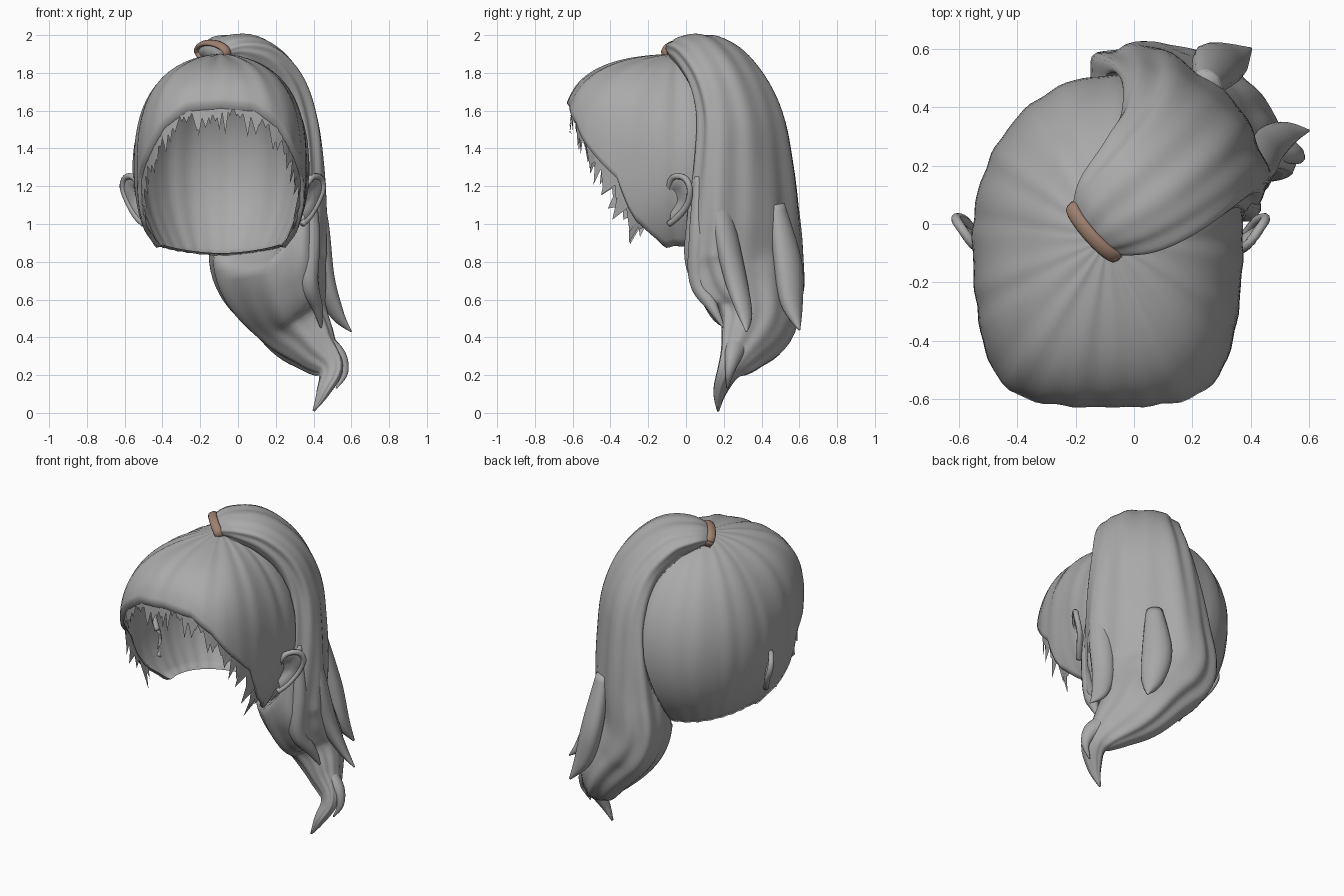
import bpy, bmesh, math, random
from math import sin, cos, pi, radians
from mathutils import Vector

random.seed(4)
if "Cube" in bpy.data.objects:
    bpy.data.objects.remove(bpy.data.objects["Cube"])


def material(name, rgb):
    m = bpy.data.materials.new(name)
    m.use_nodes = True
    m.diffuse_color = (*rgb, 1)
    m.node_tree.nodes["Principled BSDF"].inputs["Base Color"].default_value = (*rgb, 1)
    return m


HAIR = material("grey", (0.4, 0.4, 0.4))
BROWN = material("brown", (0.35, 0.22, 0.16))
HEAD = Vector((-0.09, -0.05, 1.3))
LONG = Vector((-1, 1, 0)).normalized()


def add_object(name, bm, mat, smooth=True):
    bmesh.ops.recalc_face_normals(bm, faces=bm.faces)
    me = bpy.data.meshes.new(name)
    bm.to_mesh(me)
    bm.free()
    me.materials.append(mat)
    for p in me.polygons:
        p.use_smooth = smooth
    ob = bpy.data.objects.new(name, me)
    bpy.context.collection.objects.link(ob)
    return ob


def resample(keys, steps):
    """Catmull-Rom through tuples of any length."""
    out = []
    for i in range(len(keys) - 1):
        a, b = keys[max(i - 1, 0)], keys[i]
        c, d = keys[i + 1], keys[min(i + 2, len(keys) - 1)]
        for s in range(steps):
            t = s / steps
            out.append([0.5 * (2 * q + (r - p) * t + (2 * p - 5 * q + 4 * r - u) * t * t
                               + (3 * q - p - 3 * r + u) * t ** 3)
                        for p, q, r, u in zip(a, b, c, d)])
    return out + [list(keys[-1])]


def bridge(bm, rings, closed=True):
    n = len(rings[0])
    for r, s in zip(rings, rings[1:]):
        for i in range(n if closed else n - 1):
            j = (i + 1) % n
            bm.faces.new((r[i], r[j], s[j], s[i]))


def loft(name, keys, mat, steps=5, sides=12, hint=LONG, groove=0.0, push=False):
    """Sweep an ellipse (x, y, z, long radius, short radius) along a path."""
    bm = bmesh.new()
    pts = resample(keys, steps)
    rings = []
    for i, p in enumerate(pts):
        c = Vector(p[:3])
        t = (Vector(pts[min(i + 1, len(pts) - 1)][:3]) - Vector(pts[max(i - 1, 0)][:3])).normalized()
        u = (hint - t * hint.dot(t)).normalized()
        v = t.cross(u)
        ring = []
        for k in range(sides):
            a = 2 * pi * k / sides
            g = 1 + groove * sin(7 * a + 0.06 * i) + groove * 0.7 * sin(12 * a - 0.1 * i)
            q = c + (u * cos(a) * p[3] + v * sin(a) * p[4]) * g
            ring.append(bm.verts.new(clear_head(q) if push else q))
        rings.append(ring)
    bridge(bm, rings)
    bm.faces.new(rings[0])
    bm.faces.new(rings[-1])
    return add_object(name, bm, mat)


# Head form: rounded, with a squarer forehead
def skull_norm(d):
    p = 2 + min(max(-1.3 * d.normalized().y, 0), 1)
    ry = 0.62 if d.y < 0 else 0.56
    return (abs(d.x / 0.465) ** p + abs(d.y / ry) ** p + abs(d.z / 0.6) ** p) ** (1 / p)


def skull(phi, el, k=1.0):
    d = Vector((sin(phi) * cos(el), -cos(phi) * cos(el), sin(el)))
    return HEAD + d * (k / skull_norm(d))


def clear_head(q):
    """Move a point sideways until it lies outside the head form."""
    d = q - HEAD
    h = 1 - (d.z / 0.6) ** 2
    if h > 0 and skull_norm(d) < 1.02:
        r = math.sqrt((d.x / 0.465) ** 2 + (d.y / 0.56) ** 2)
        s = 1.02 * math.sqrt(h) / max(r, 0.2)
        if s > 1:
            return Vector((HEAD.x + d.x * s, HEAD.y + d.y * s, q.z))
    return q


RIM = [(0, 31), (18, 29), (30, 21), (40, 9), (54, -6), (62, -30), (80, -51), (180, -53)]


def hairline(phi):
    a = abs(math.degrees(phi))
    for (p, e), (q, f) in zip(RIM, RIM[1:]):
        if a <= q:
            return radians(e + (f - e) * (a - p) / (q - p))
    return radians(RIM[-1][1])


# Scalp hair: swept from the crown down to the hairline, with a tucked edge
bm = bmesh.new()
AROUND, DOWN = 120, 28
rings = []
for j in range(1, DOWN + 2):
    ring = []
    for i in range(AROUND):
        phi = -pi + 2 * pi * i / AROUND
        f = min(j / DOWN, 1)
        el = pi / 2 + (hairline(phi) - pi / 2) * f
        k = 1 + 0.006 * sin(19 * phi) * sin(pi * f) + 0.004 * sin(31 * phi + 1) * f
        if j > DOWN:
            k, el = 0.95, el - 0.03
        ring.append(bm.verts.new(skull(phi, el, k)))
    rings.append(ring)
bridge(bm, rings)
crown = bm.verts.new(skull(0, pi / 2))
for i in range(AROUND):
    bm.faces.new((crown, rings[0][i], rings[0][(i + 1) % AROUND]))
add_object("scalp_hair", bm, HAIR)

# Fringe and sideburns: ragged pointed locks along the front hairline
bm = bmesh.new()
for i in range(-24, 25):
    phi = radians(i * 2.7 + random.uniform(-1, 1))
    w = radians(random.uniform(2.2, 4.5))
    side = min(max((abs(phi) - 0.6) / 0.4, 0), 1)
    sign = 1 if phi > 0 else -1
    el = hairline(phi) - radians(random.uniform(4, 14))
    tip = skull(phi - sign * side * radians(random.uniform(2, 11)), el, 0.93 + 0.03 * side)
    a, b = (skull(p, hairline(p) + 0.02, 0.965) for p in (phi - w, phi + w))
    bm.faces.new([bm.verts.new(v) for v in (a, b, tip)])
add_object("fringe", bm, HAIR, False)

# Ears: curled rim with a dished inside, one on each side
EAR = [(.42, -.10, 1.17), (.47, -.07, 1.245), (.515, -.01, 1.245), (.53, .02, 1.19),
       (.50, .01, 1.11), (.46, -.04, 1.04), (.42, -.09, 1.0)]
for name, s in (("left_ear", 1), ("right_ear", -1)):
    path = [(-0.08 + s * x, y, z) for x, y, z in EAR]
    loft(name + "_rim", [(*p, 0.017, 0.017) for p in path], HAIR, 4, 8, Vector((0.3, 0.9, 0.2)))
    bm = bmesh.new()
    edge = [Vector(p) for p in resample(path, 4)]
    pit = Vector((-0.08 + s * 0.42, -0.07, 1.12))
    bridge(bm, [[bm.verts.new(e.lerp(pit, t) + Vector((s * 0.015 * sin(pi * t * 2), 0, 0)))
                 for e in edge] for t in (0, 0.25, 0.5, 0.75, 0.95)], False)
    add_object(name + "_dish", bm, HAIR)

# Ponytail: rises from the tie, folds over and hangs behind the left shoulder
TAIL = [(-.14, -.03, 1.905, .10, .045), (-.07, .03, 1.925, .17, .075), (.05, .12, 1.885, .22, .11),
        (.15, .22, 1.75, .25, .13), (.19, .29, 1.55, .29, .15), (.19, .31, 1.3, .33, .17),
        (.17, .31, 1.05, .36, .20), (.15, .31, .82, .38, .21), (.20, .33, .65, .34, .20),
        (.30, .36, .48, .24, .16), (.41, .30, .34, .15, .10), (.49, .23, .23, .08, .05),
        (.45, .18, .11, .04, .03), (.40, .17, .01, .006, .006)]
loft("ponytail", TAIL, HAIR, 6, 72, groove=0.03, push=True)

# Loose locks over and below the ponytail
LOCKS = {
    "side_lock": [(.40, .16, 1.3, .03, .02), (.42, .20, 1.0, .07, .05), (.45, .26, .72, .07, .05),
                  (.52, .31, .53, .05, .03), (.60, .32, .43, .004, .004)],
    "front_lock": [(.37, .07, 1.25, .03, .03), (.38, .07, .95, .06, .05), (.37, .07, .7, .06, .05),
                   (.42, .14, .56, .03, .03), (.44, .2, .45, .005, .005)],
    "back_lock": [(.25, .48, 1.1, .05, .04), (.28, .54, .8, .09, .06), (.33, .56, .58, .07, .05),
                  (.4, .6, .44, .006, .006)],
    "hooked_lock": [(.44, .28, .38, .07, .05), (.53, .25, .30, .05, .04), (.56, .23, .21, .025, .02),
                    (.52, .22, .13, .004, .004)],
}
for name, keys in LOCKS.items():
    loft(name, keys, HAIR, 6, 14, groove=0.03)

# Hair tie: band around the root of the ponytail
axis = Vector((0.6, 0.52, 0.35)).normalized()
u = (LONG - axis * LONG.dot(axis)).normalized()
v = axis.cross(u)
base = Vector((-0.135, -0.025, 1.912))
band = []
for k in range(25):
    a = 2 * pi * k / 24
    band.append((*(base + u * cos(a) * 0.115 + v * sin(a) * 0.052), 0.026, 0.014))
loft("hair_tie", band, BROWN, 2, 10, axis)
